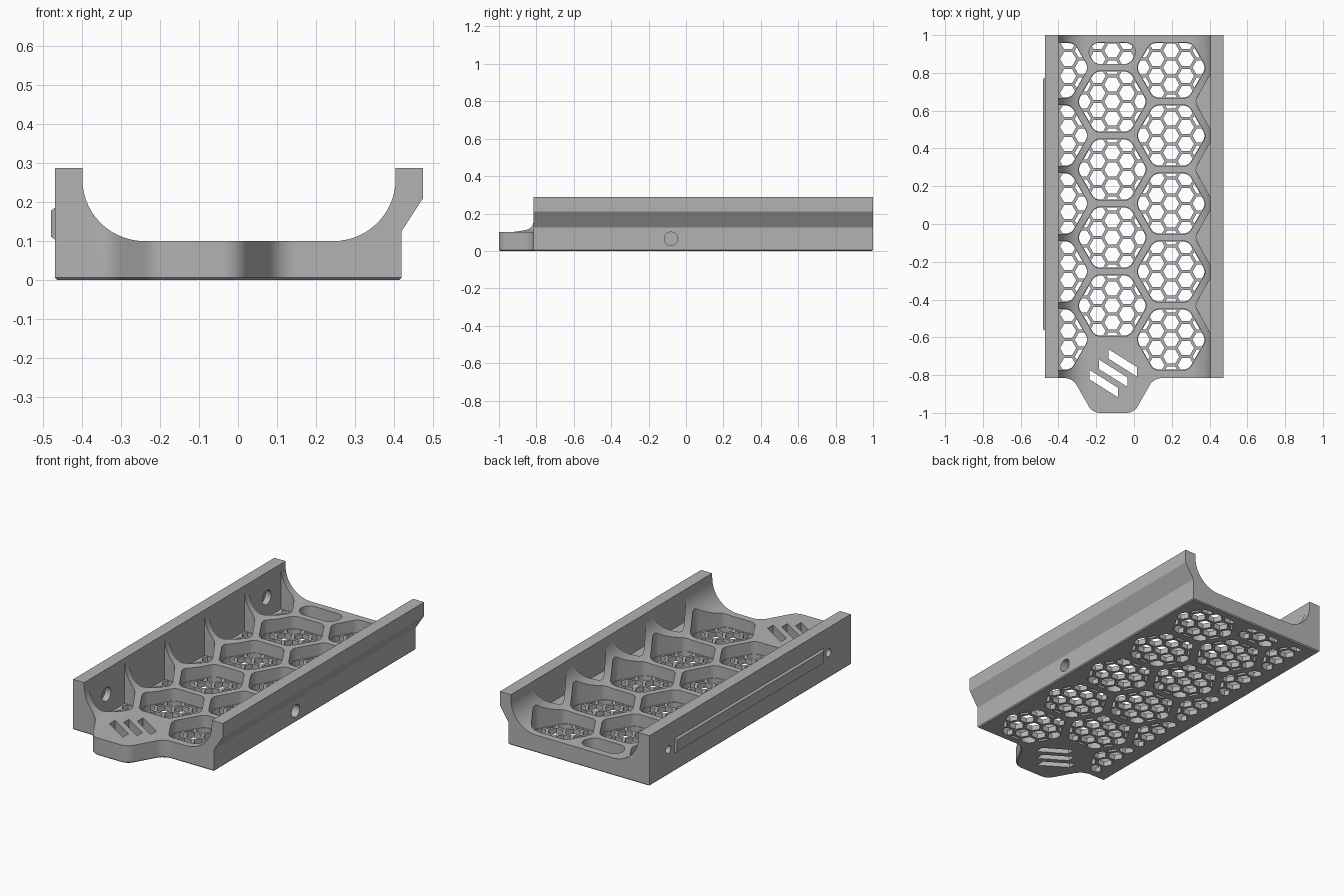
import bpy, bmesh, math
from mathutils import Vector

if "Cube" in bpy.data.objects:
    bpy.data.objects.remove(bpy.data.objects["Cube"])

grey = bpy.data.materials.new("matte grey")
grey.use_nodes = True
grey.diffuse_color = (0.45, 0.45, 0.45, 1)
grey.node_tree.nodes["Principled BSDF"].inputs["Base Color"].default_value = grey.diffuse_color


# ---- 2D helpers ----
def rounded(points, radii, steps=6):
    """Fillet the corners of a polygon."""
    pts, out = [Vector(p) for p in points], []
    if not isinstance(radii, (list, tuple)):
        radii = [radii] * len(pts)
    for i, (p, r) in enumerate(zip(pts, radii)):
        if r == 0:
            out.append(p)
            continue
        u = (pts[i - 1] - p).normalized()
        v = (pts[(i + 1) % len(pts)] - p).normalized()
        half = u.angle(v) / 2
        centre = p + (u + v).normalized() * r / math.sin(half)
        start = p + u * r / math.tan(half) - centre
        end = p + v * r / math.tan(half) - centre
        w = math.pi - 2 * half
        for k in range(steps + 1):
            t = k / steps
            out.append(centre + (start * math.sin((1 - t) * w) + end * math.sin(t * w)) / math.sin(w))
    return out


def ring(cx, cy, radius, sides):
    return [Vector((cx + radius * math.cos(math.tau * i / sides),
                    cy + radius * math.sin(math.tau * i / sides))) for i in range(sides)]


def clip(poly, window):
    """Clip a polygon by a convex anticlockwise window."""
    for i, b in enumerate(window):
        a = window[i - 1]
        edge = b - a
        if edge.length < 1e-6:
            continue
        dist = [edge.cross(p - a) for p in poly]
        result = []
        for j, p in enumerate(poly):
            q, dp, dq = poly[j - 1], dist[j], dist[j - 1]
            if dp * dq < 0:
                result.append(q.lerp(p, dq / (dq - dp)))
            if dp >= 0:
                result.append(p)
        poly = result
    return poly


def rect(x0, y0, x1, y1):
    return [Vector(p) for p in ((x0, y0), (x1, y0), (x1, y1), (x0, y1))]


def area(poly):
    return sum(poly[i - 1].cross(p) for i, p in enumerate(poly)) / 2


# ---- solid helpers ----
AXES = {"x": lambda p, d: (d, p[0], p[1]),
        "y": lambda p, d: (p[0], d, p[1]),
        "z": lambda p, d: (p[0], p[1], d)}


def solid(name, prisms):
    """One mesh object from prisms given as (polygon, axis, start, end)."""
    bm = bmesh.new()
    for poly, axis, start, end in prisms:
        place = AXES[axis]
        face = bm.faces.new([bm.verts.new(place(p, start)) for p in poly])
        extruded = bmesh.ops.extrude_face_region(bm, geom=[face])["geom"]
        move = Vector(place((0, 0), end - start))
        bmesh.ops.translate(bm, vec=move, verts=[g for g in extruded if isinstance(g, bmesh.types.BMVert)])
    bmesh.ops.remove_doubles(bm, verts=bm.verts, dist=1e-5)
    bmesh.ops.recalc_face_normals(bm, faces=bm.faces)
    mesh = bpy.data.meshes.new(name)
    bm.to_mesh(mesh)
    bm.free()
    mesh.materials.append(grey)
    obj = bpy.data.objects.new(name, mesh)
    bpy.context.collection.objects.link(obj)
    return obj


def combine(target, cutter, operation="DIFFERENCE"):
    mod = target.modifiers.new("cut", "BOOLEAN")
    mod.operation, mod.solver, mod.object = operation, "EXACT", cutter
    cutter.hide_render = True
    graph = bpy.context.evaluated_depsgraph_get()
    mesh = bpy.data.meshes.new_from_object(target.evaluated_get(graph))
    target.modifiers.clear()
    target.data = mesh
    bpy.data.objects.remove(cutter)


# ---- tray body: channel section trimmed by a plan outline with a front tab ----
section = rounded(
    [(-0.47, 0), (0.42, 0), (0.42, 0.125), (0.475, 0.21), (0.475, 0.288),
     (0.405, 0.288), (0.405, 0.1), (-0.4, 0.1), (-0.4, 0.288), (-0.47, 0.288)],
    [0, 0, 0, 0, 0, 0, 0.16, 0.16, 0, 0], steps=14)
body = solid("tray_body", [(section, "y", -1.2, 1.2)])

TAB = -0.11
outline = rounded(
    [(-0.6, 1), (-0.6, -0.815), (TAB - 0.215, -0.815), (TAB - 0.11, -1),
     (TAB + 0.11, -1), (TAB + 0.215, -0.815), (0.6, -0.815), (0.6, 1)],
    [0, 0, 0.08, 0.07, 0.07, 0.08, 0, 0], steps=8)
combine(body, solid("plan_cutter", [(outline, "z", -0.1, 0.5)]), "INTERSECT")

# Small chamfer around the underside
bm = bmesh.new()
bm.from_mesh(body.data)
bmesh.ops.dissolve_limit(bm, angle_limit=0.01, verts=bm.verts, edges=bm.edges)
rim = [e for e in bm.edges if all(abs(v.co.z) < 1e-4 for v in e.verts)
       and any(abs(f.normal.z) < 0.5 for f in e.link_faces)]
bmesh.ops.bevel(bm, geom=rim, offset=0.006, segments=1, affect="EDGES")
bm.to_mesh(body.data)
bm.free()

# ---- large hexagonal pockets and the fine honeycomb in their floors ----
PITCH, FLOOR = 0.36, 0.03
COLUMN = PITCH * math.sqrt(3) / 2
FINE = PITCH / 4
CORNER = 2 / math.sqrt(3)
bounds = rect(-0.4, -0.79, 0.405, 0.96)
pockets, holes = [], []
for col in range(-1, 3):
    cx = -0.115 + col * COLUMN
    odd = col % 2
    for row in range(-3, 3):
        cy = 0.648 + row * PITCH - odd * PITCH / 2 if not odd else 0.648 + (row - 0.5) * PITCH
        if cy < -0.65 or cy > 1.05:
            continue
        blind = cx > 0.4
        if blind and cy > 0.9:
            continue
        cell = clip(ring(cx, cy, 0.162 * CORNER, 6), rect(-1, -0.79, 1, 0.96))
        cell = clip(rounded(cell, 0.05), bounds)
        pockets.append((cell, "z", 0.105 if blind else FLOOR, 0.6))
        if blind:
            continue
        # Clip the fine holes just inside the pocket wall
        middle = sum(cell, Vector((0, 0))) / len(cell)
        window = [middle + (p - middle) * 0.98 for p in cell]
        for i in range(-2, 3):
            for j in range(-3, 4):
                hx = cx + i * FINE * math.sqrt(3) / 2
                hy = cy + (j + (i % 2) / 2) * FINE
                hole = clip(ring(hx, hy, 0.037 * CORNER, 6), window)
                if len(hole) > 2 and area(hole) > 0.0004:
                    holes.append((hole, "z", -0.05, FLOOR + 0.02))
combine(body, solid("honeycomb_cutter", holes))
combine(body, solid("pocket_cutter", pockets))

# ---- plain diagonal vent slots in the tab ----
slots = []
for k in (-1, 0, 1):
    sx, sy = TAB + k * 0.05, -0.79 + k * 0.055
    slots.append(([(sx - 0.075, sy + 0.022), (sx + 0.075, sy - 0.072),
                   (sx + 0.075, sy - 0.022), (sx - 0.075, sy + 0.072)], "z", -0.1, 0.4))
combine(body, solid("slot_cutter", slots))

# ---- left wall screw holes with inner counterbores, right blind hole ----
SCREW_Y, SIDE_Z = (-0.615, 0.83), 0.145
combine(body, solid("screw_cutter", [(ring(y, SIDE_Z, 0.022, 24), "x", -0.6, -0.35) for y in SCREW_Y]))
combine(body, solid("counterbore_cutter", [(ring(y, SIDE_Z, 0.04, 28), "x", -0.435, -0.34) for y in SCREW_Y]))
combine(body, solid("side_hole_cutter", [(ring(-0.08, 0.065, 0.036, 32), "x", 0.375, 0.6)]))

# ---- raised strip on the left wall with sloped edges ----
strip = solid("side_strip", [(rect(-0.57, 0.1, 0.78, 0.19), "x", -0.465, -0.481)])
for v in strip.data.vertices:
    if v.co.x < -0.475:
        v.co.y += 0.012 if v.co.y < 0 else -0.012
        v.co.z += 0.012 if v.co.z < SIDE_Z else -0.012

# Smooth the fillets and keep the hard edges
bpy.ops.object.select_all(action="DESELECT")
body.select_set(True)
bpy.context.view_layer.objects.active = body
bpy.ops.object.shade_smooth_by_angle(angle=math.radians(25))
